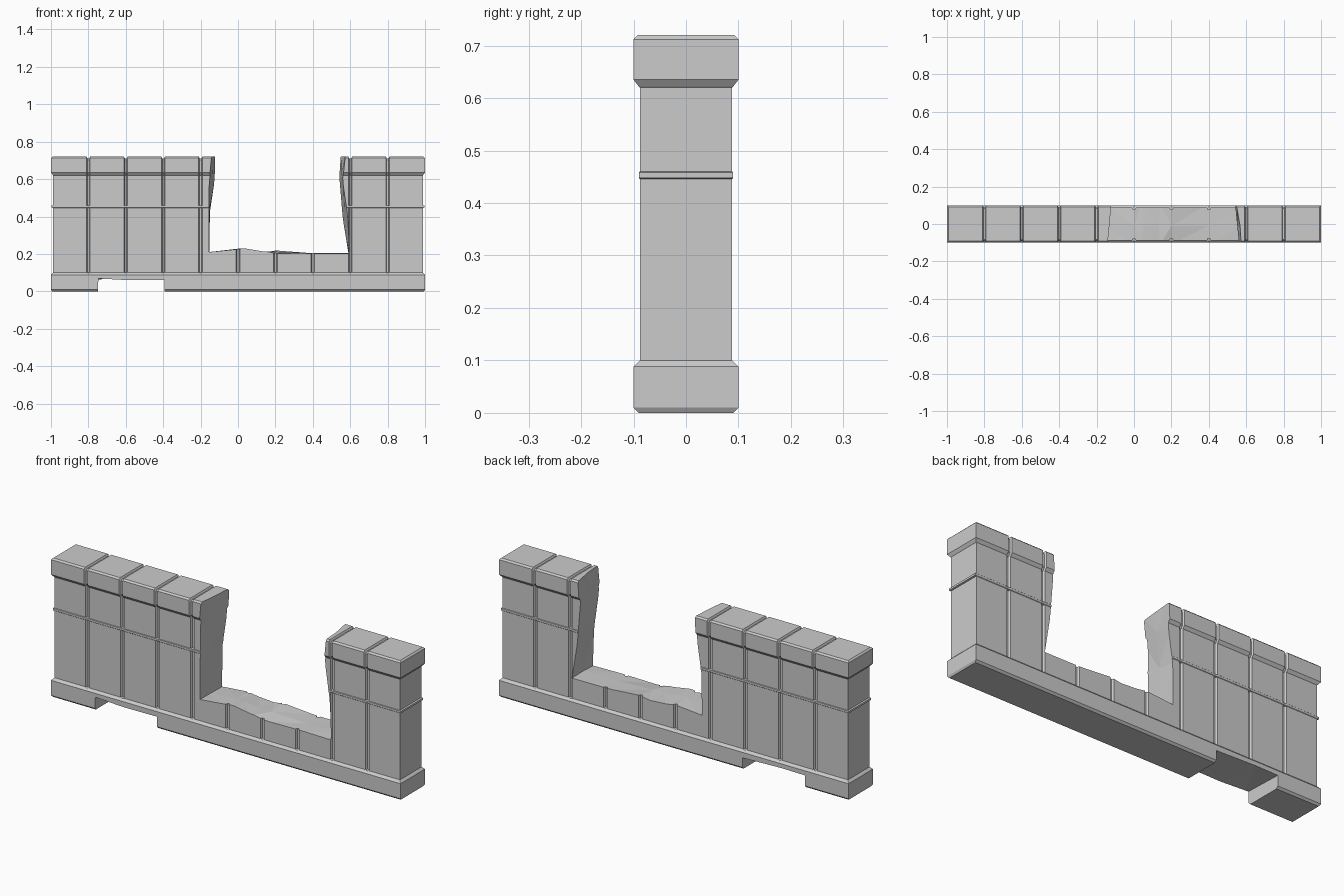
import bpy, bmesh

if "Cube" in bpy.data.objects:
    bpy.data.objects.remove(bpy.data.objects["Cube"])


def make_object(name, bm):
    bmesh.ops.recalc_face_normals(bm, faces=bm.faces)
    mesh = bpy.data.meshes.new(name)
    bm.to_mesh(mesh)
    bm.free()
    obj = bpy.data.objects.new(name, mesh)
    bpy.context.collection.objects.link(obj)
    return obj


# Half cross-section: (half depth, z, groove depth, end inset)
PROFILE = [
    (.090, .000, 0, .006), (.100, .010, 0, 0), (.100, .088, 0, 0), (.090, .098, 0, .010),
    (.088, .100, .011, .012), (.088, .446, .011, .012), (.090, .448, .001, .004),
    (.090, .458, .001, .004), (.088, .460, .011, .012), (.088, .620, .011, .012),
    (.090, .622, .009, .010), (.100, .635, .009, 0), (.100, .712, .009, 0),
    (.092, .720, .009, .008),
]


def ring(bm, x, groove, end=0):
    """One cross-section of the wall; end is -1 or 1 on the wall's two ends."""
    sides = []
    for s in (-1, 1):
        row = []
        for i, (y, z, g, inset) in enumerate(PROFILE):
            d = g if groove else 0
            dz = .009 if groove and i >= 12 else 0
            row.append(bm.verts.new((x - end * inset, s * (y - d), z - dz)))
        sides.append(row)
    return sides


# Wall: lofted along x with a groove at every block joint
bm = bmesh.new()
rings = [ring(bm, -1, False, -1), ring(bm, -.988, False)]
for k in range(1, 10):
    joint = -1 + .2 * k
    for dx, groove in ((-.010, False), (-.005, True), (.005, True), (.010, False)):
        rings.append(ring(bm, joint + dx, groove))
rings += [ring(bm, .988, False), ring(bm, 1, False, 1)]
n = len(PROFILE)
for a, b in zip(rings, rings[1:]):
    for s in (0, 1):
        for i in range(n - 1):
            bm.faces.new((a[s][i], a[s][i + 1], b[s][i + 1], b[s][i]))
    for i in (0, n - 1):
        bm.faces.new((a[0][i], b[0][i], b[1][i], a[1][i]))
for f, bk in (rings[0], rings[-1]):
    for i in range(n - 1):
        bm.faces.new((f[i], f[i + 1], bk[i + 1], bk[i]))
wall = make_object("broken_wall", bm)


def cut(name, slices):
    """Subtract a solid lofted through (y, [(x, z), ...]) slices."""
    bm = bmesh.new()
    loops = [[bm.verts.new((x, y, z)) for x, z in pts] for y, pts in slices]
    for a, b in zip(loops, loops[1:]):
        for i in range(len(a)):
            j = (i + 1) % len(a)
            bm.faces.new((a[i], a[j], b[j], b[i]))
    bm.faces.new(loops[0])
    bm.faces.new(loops[-1])
    bmesh.ops.triangulate(bm, faces=bm.faces)
    cutter = make_object(name, bm)
    cutter.hide_render = True
    mod = wall.modifiers.new(name, 'BOOLEAN')
    mod.operation, mod.solver, mod.object = 'DIFFERENCE', 'EXACT', cutter
    bpy.context.view_layer.objects.active = wall
    bpy.ops.object.modifier_apply(modifier=name)
    bpy.data.objects.remove(cutter)


# Collapsed middle section
front = [(-.14, .75), (-.155, .60), (-.155, .42), (-.155, .21), (0, .225), (.04, .23),
         (.14, .213), (.2, .2), (.4, .203), (.592, .2), (.588, .42), (.562, .6), (.578, .75)]
middle = [(-.13, .75), (-.137, .62), (-.152, .44), (-.155, .21), (0, .228), (.05, .224),
          (.13, .212), (.2, .212), (.4, .205), (.592, .205), (.568, .44), (.552, .62), (.572, .75)]
back = [(-.12, .75), (-.123, .60), (-.15, .42), (-.152, .21), (0, .223), (.04, .215),
        (.14, .208), (.2, .22), (.4, .205), (.59, .204), (.555, .42), (.54, .6), (.55, .75)]
cut("gap_cutter", [(-.11, front), (-.01, middle), (.11, back)])

# Broken notch under the base
notch_front = [(-.75, -.02), (-.746, .068), (-.6, .06), (-.394, .062), (-.392, -.02)]
notch_back = [(-.75, -.02), (-.75, .064), (-.6, .066), (-.394, .06), (-.392, -.02)]
cut("notch_cutter", [(-.12, notch_front), (.12, notch_back)])
